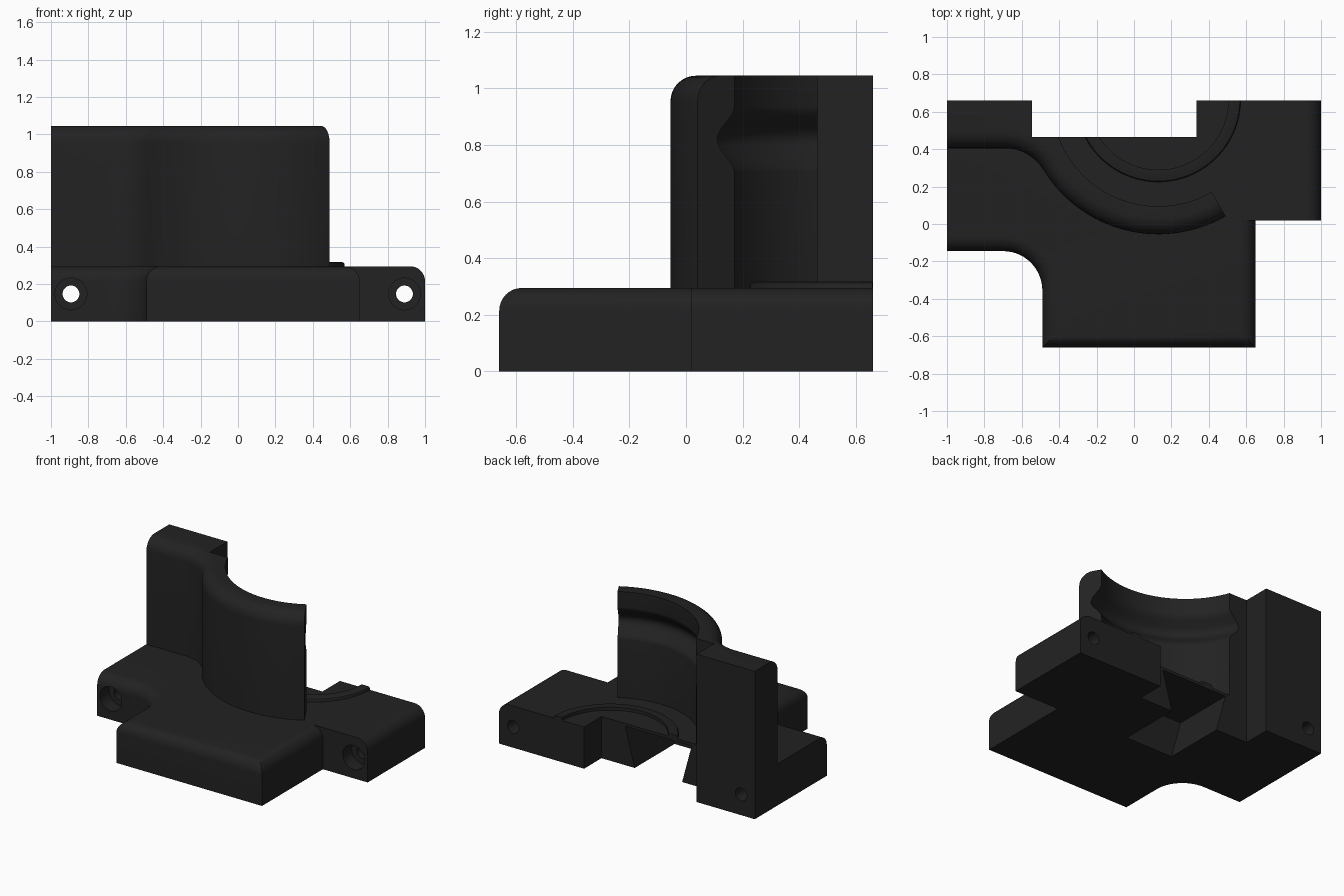
import bpy, bmesh, math
from mathutils import Matrix

if "Cube" in bpy.data.objects:
    bpy.data.objects.remove(bpy.data.objects["Cube"])

black = bpy.data.materials.new("matte black")
black.diffuse_color = (0.016, 0.016, 0.016, 1)
black.use_nodes = True
black.node_tree.nodes["Principled BSDF"].inputs["Base Color"].default_value = black.diffuse_color

TOP = 0.295                 # top of the base plate
CX, CY = 0.13, 0.665        # axis of the curved wall


def arc(cx, cy, r, a0, a1, n):
    """Points on an arc, angles in degrees."""
    out = []
    for i in range(n + 1):
        a = math.radians(a0 + (a1 - a0) * i / n)
        out.append((cx + r * math.cos(a), cy + r * math.sin(a)))
    return out


def finish(name, bm):
    bmesh.ops.recalc_face_normals(bm, faces=bm.faces)
    me = bpy.data.meshes.new(name)
    bm.to_mesh(me)
    bm.free()
    me.materials.append(black)
    ob = bpy.data.objects.new(name, me)
    bpy.context.collection.objects.link(ob)
    return ob


def prism(name, pts, z0, z1, rule=None, radius=0.0):
    """Extrude an outline; round the top edges whose two ends satisfy rule."""
    bm = bmesh.new()
    face = bm.faces.new([bm.verts.new((x, y, z0)) for x, y in pts])
    ext = bmesh.ops.extrude_face_region(bm, geom=[face])
    for v in ext["geom"]:
        if isinstance(v, bmesh.types.BMVert):
            v.co.z = z1
    bmesh.ops.recalc_face_normals(bm, faces=bm.faces)
    if rule:
        edges = [e for e in bm.edges
                 if all(v.co.z > z1 - 1e-4 and rule(v.co) for v in e.verts)]
        bmesh.ops.bevel(bm, geom=edges, offset=radius, segments=8,
                        profile=0.5, affect='EDGES', clamp_overlap=False)
    return finish(name, bm)


def revolve(name, profile, a0, a1, n):
    """Sweep a closed (r, z) profile around the wall axis."""
    bm = bmesh.new()
    full = abs(a1 - a0) >= 360
    rings = []
    for i in range(n if full else n + 1):
        a = math.radians(a0 + (a1 - a0) * i / n)
        rings.append([bm.verts.new((CX + r * math.cos(a), CY + r * math.sin(a), z))
                      for r, z in profile])
    k = len(profile)
    for i in range(n):
        p, q = rings[i], rings[(i + 1) % len(rings)]
        for j in range(k):
            bm.faces.new((p[j], p[(j + 1) % k], q[(j + 1) % k], q[j]))
    if not full:
        bm.faces.new(rings[0])
        bm.faces.new(rings[-1])
    return finish(name, bm)


def rod(name, x, y0, y1, z, r):
    """Cylinder along y."""
    bm = bmesh.new()
    m = Matrix.Translation((x, (y0 + y1) / 2, z)) @ Matrix.Rotation(math.pi / 2, 4, 'X')
    bmesh.ops.create_cone(bm, cap_ends=True, segments=40, radius1=r, radius2=r,
                          depth=y1 - y0, matrix=m)
    return finish(name, bm)


def combine(target, tool, op):
    mod = target.modifiers.new(op.lower(), 'BOOLEAN')
    mod.operation, mod.object, mod.solver = op, tool, 'EXACT'
    bpy.context.view_layer.objects.active = target
    bpy.ops.object.modifier_apply(modifier=mod.name)
    bpy.data.objects.remove(tool)


# Base plate with rounded sides
outline = [(-1, 0.66), (-1, -0.145)]
outline += arc(-0.70, -0.355, 0.21, 90, 0, 14)
outline += [(-0.49, -0.66), (0.65, -0.66), (0.65, 0.465), (-0.545, 0.465), (-0.545, 0.66)]


def base_round(c):
    left = c.x < -0.48 and c.y < -0.14
    right = c.x > 0.64
    return left or right


base = prism("base_plate", outline, 0, TOP, base_round, 0.08)

# Right flange
flange = prism("right_flange", [(0.335, 0.02), (1, 0.02), (1, 0.66), (0.335, 0.66)],
               0, TOP, lambda c: c.x > 0.99, 0.08)
combine(base, flange, 'UNION')

# Dovetail slot under the plate, open at the back
bm = bmesh.new()
quad = [(-0.29, -0.02), (0.07, -0.02), (0.15, 0.275), (-0.37, 0.275)]
f = bm.faces.new([bm.verts.new((x, 0.02, z)) for x, z in quad])
ext = bmesh.ops.extrude_face_region(bm, geom=[f])
bmesh.ops.translate(bm, vec=(0, 0.5, 0),
                    verts=[v for v in ext["geom"] if isinstance(v, bmesh.types.BMVert)])
combine(base, finish("slot_cutter", bm), 'DIFFERENCE')

# Counterbored screw holes
for x, front in ((-0.893, -0.145), (0.89, 0.02)):
    combine(base, rod("hole_cutter", x, -0.3, 0.8, 0.147, 0.045), 'DIFFERENCE')
    combine(base, rod("bore_cutter", x, front - 0.1, front + 0.1, 0.147, 0.085), 'DIFFERENCE')

# Curved wall with its straight block and rounded front top edge
blend = 0.241
tangent = math.degrees(math.atan2(0.26 + blend, 0.82))
outer = [(-1, 0.405)] + arc(-0.69, 0.405 - blend, blend, 90, tangent, 12)
outer += arc(CX, CY, 0.72, 180 + tangent, 300, 40)[1:]
start = 180 + math.degrees(math.asin(0.2 / 0.57))
inner = arc(CX, CY, 0.57, 300, start, 44)
rest = [(-0.545, 0.465), (-0.545, 0.66), (-1, 0.66)]


def wall_round(c):
    on_arc = abs(math.hypot(c.x - CX, c.y - CY) - 0.72) < 0.002
    on_blend = c.x < -0.48 and c.y < 0.41
    return on_arc or on_blend


wall = prism("curved_wall", outer + inner + rest, TOP - 0.005, 1.045, wall_round, 0.09)

# Smooth groove around the inside of the wall
groove = [(0.50, 0.70), (0.569, 0.70)]
for i in range(1, 16):
    t = i / 16
    groove.append((0.569 + 0.071 * (0.5 - 0.5 * math.cos(2 * math.pi * t)), 0.70 + 0.24 * t))
groove += [(0.569, 0.94), (0.50, 0.94)]
combine(wall, revolve("groove_cutter", groove, 0, 360, 128), 'DIFFERENCE')

# Low raised ring on the plate, trimmed at the back edge
ring_profile = [(0.375, TOP - 0.01), (0.44, TOP - 0.01), (0.44, 0.306), (0.436, 0.313),
                (0.428, 0.317), (0.375, 0.317)]
ring = revolve("raised_ring", ring_profile, 180, 359.3, 80)
trim = prism("ring_trim", [(-0.7, 0.465), (0.1, 0.465), (0.1, 0.9), (-0.7, 0.9)], 0.2, 0.5)
combine(ring, trim, 'DIFFERENCE')

# Smooth the curves, keep the edges sharp
for ob in (base, wall, ring):
    bpy.ops.object.select_all(action='DESELECT')
    ob.select_set(True)
    bpy.context.view_layer.objects.active = ob
    bpy.ops.object.shade_smooth_by_angle(angle=math.radians(30))
